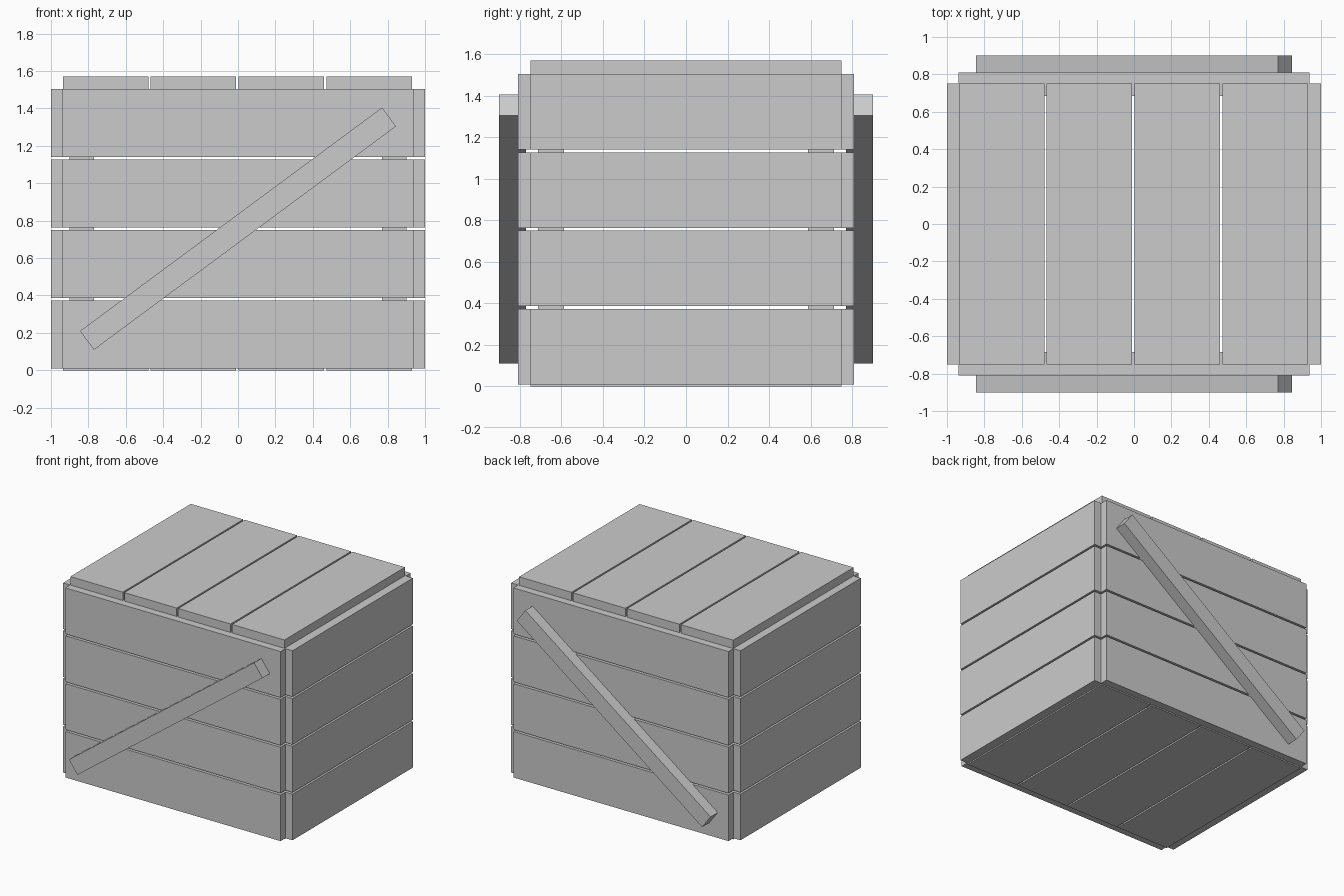
import bpy
import math

cube = bpy.data.objects.get("Cube")
if cube:
    bpy.data.objects.remove(cube, do_unlink=True)

GREY = (0.6, 0.6, 0.6, 1)
wood = bpy.data.materials.new("plain grey")
wood.use_nodes = True
wood.diffuse_color = GREY
wood.node_tree.nodes["Principled BSDF"].inputs["Base Color"].default_value = GREY


def beam(name, center, size, tilt=0):
    """Box with the given centre and size, tilted about the y axis."""
    bpy.ops.mesh.primitive_cube_add(size=1, location=center, rotation=(0, tilt, 0))
    obj = bpy.context.object
    obj.name = name
    obj.scale = size
    obj.data.materials.append(wood)
    return obj


THICK = 0.125

# Four plank rows on each of the four walls
for i in range(4):
    z = 0.191 + 0.377 * i
    for side, sign in (("front", -1), ("back", 1)):
        beam(f"{side}_plank_{i + 1}", (0, sign * (0.81 - THICK / 2), z),
             (1.876, THICK, 0.363))
    for side, sign in (("right", -1), ("left", 1)):
        beam(f"{side}_plank_{i + 1}", (sign * (1 - THICK / 2), 0, z),
             (THICK, 1.5, 0.363))

# Lid and floor planks, running front to back
for i in range(4):
    x = -0.708 + 0.47 * i
    beam(f"lid_plank_{i + 1}", (x, 0, 1.57 - THICK / 2), (0.457, 1.5, THICK))
    beam(f"floor_plank_{i + 1}", (x, 0, THICK / 2), (0.457, 1.5, THICK))

# Upright posts inside the corners
for sx, right in ((-1, "right"), (1, "left")):
    for sy, front in ((-1, "front"), (1, "back")):
        beam(f"{front}_{right}_post", (sx * 0.835, sy * 0.65, 0.785),
             (0.13, 0.125, 1.36))

# Diagonal braces, partly sunk into the front and back walls
rise, run = 1.195, 1.615
for side, sign in (("front", -1), ("back", 1)):
    beam(f"{side}_diagonal_brace", (0, sign * 0.835, 0.757),
         (math.hypot(rise, run), 0.13, 0.125), -math.atan2(rise, run))
